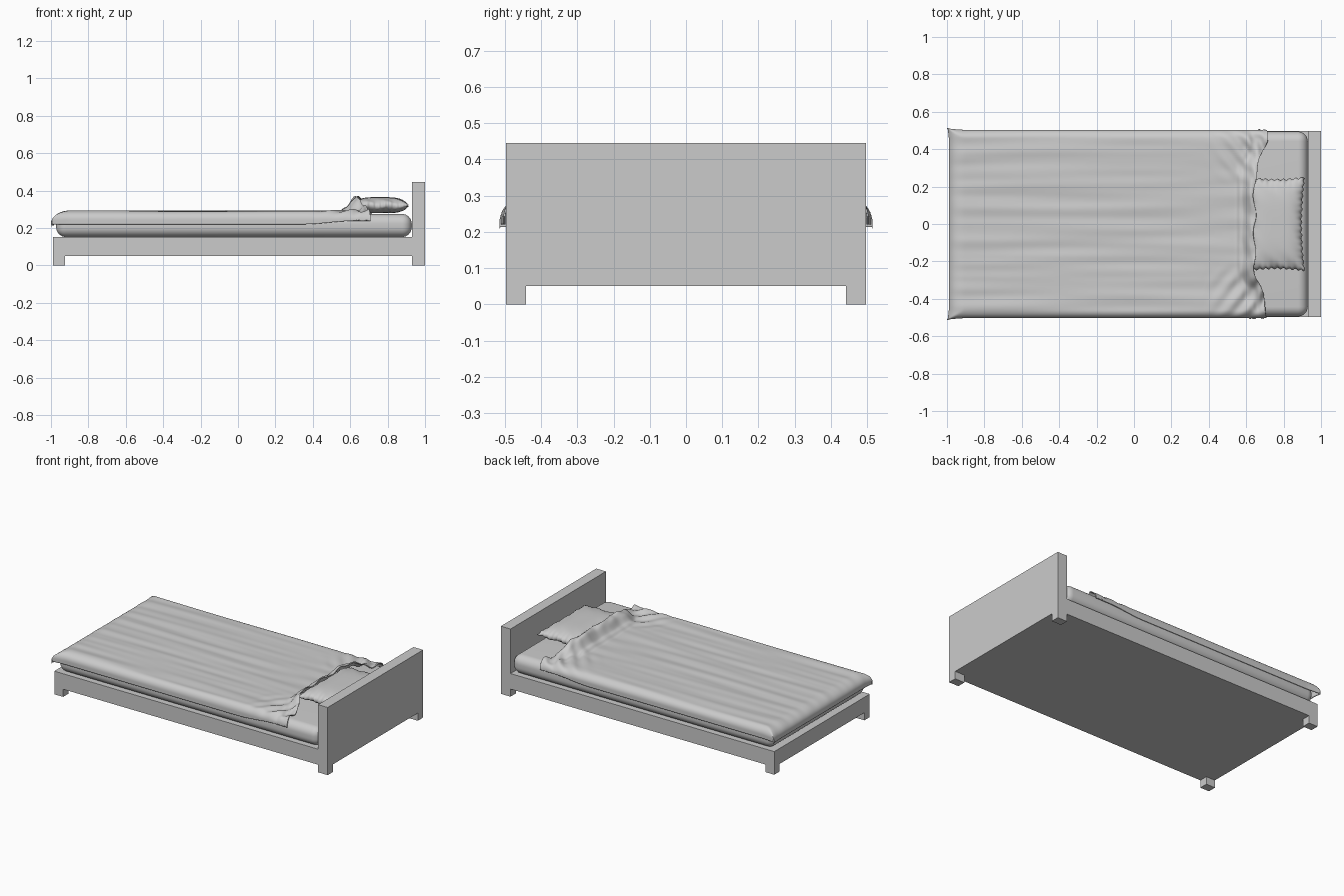
import bpy, bmesh, math
from mathutils import noise, Vector

if "Cube" in bpy.data.objects:
    bpy.data.objects.remove(bpy.data.objects["Cube"])


def box(name, lo, hi, bevel=0.0, segs=6):
    bm = bmesh.new()
    bmesh.ops.create_cube(bm, size=1)
    for v in bm.verts:
        v.co = Vector([(a + b) / 2 + c * (b - a) for a, b, c in zip(lo, hi, v.co)])
    me = bpy.data.meshes.new(name)
    bm.to_mesh(me)
    bm.free()
    ob = bpy.data.objects.new(name, me)
    bpy.context.collection.objects.link(ob)
    if bevel:
        m = ob.modifiers.new("round", 'BEVEL')
        m.width, m.segments = bevel, segs
        smooth(ob)
    return ob


def smooth(ob):
    for p in ob.data.polygons:
        p.use_smooth = True


def grid(name, nu, nv, fn):
    """Sheet of (nu+1)x(nv+1) points from fn(i/nu, j/nv)."""
    verts = [fn(i / nu, j / nv) for i in range(nu + 1) for j in range(nv + 1)]
    w = nv + 1
    faces = [(i * w + j, (i + 1) * w + j, (i + 1) * w + j + 1, i * w + j + 1)
             for i in range(nu) for j in range(nv)]
    me = bpy.data.meshes.new(name)
    me.from_pydata(verts, [], faces)
    ob = bpy.data.objects.new(name, me)
    bpy.context.collection.objects.link(ob)
    smooth(ob)
    return ob


def sstep(a, b, x):
    t = min(1, max(0, (x - a) / (b - a)))
    return t * t * (3 - 2 * t)


# Bed frame: slab, headboard and four square feet
W = 0.496
box("bed_base", (-0.99, -W, 0.05), (0.93, W, 0.152))
box("headboard", (0.93, -W, 0.05), (1.0, W, 0.445))
for side, y in (("left", -W), ("right", W - 0.055)):
    box("foot_leg_" + side, (-0.99, y, 0), (-0.925, y + 0.055, 0.05))
    box("head_leg_" + side, (0.93, y, 0), (1.0, y + 0.055, 0.05))

# Mattress with well rounded edges
box("mattress", (-0.972, -0.494, 0.152), (0.929, 0.494, 0.275), 0.052, 8)


# Blanket draped over the foot and both sides, pulled up onto the pillow
def drape(t, rx, rz, hang):
    """Offset out and down for t: 0..1 quarter arc, 1..1.5 straight hem."""
    if t <= 0:
        return 0.0, 0.0
    a = min(t, 1) * math.pi / 2
    return rx * math.sin(a), rz * (1 - math.cos(a)) + hang * max(0, t - 1) * 2


def blanket_point(u, v):
    # across the bed
    s = 2 * v - 1
    ty = max(0, (abs(s) - 0.75) / 0.25) * 1.5
    oy, dy = drape(ty, 0.045, 0.045, 0.025)
    y = math.copysign(min(abs(s) / 0.75, 1) * 0.458 + oy, s)
    # along the bed
    tx = max(0, (0.12 - u) / 0.12) * 1.5
    ox, dx = drape(tx, 0.085, 0.055, 0.022)
    ay = abs(y)
    head = 0.645 + 0.065 * sstep(0.22, 0.48, ay) + 0.008 * math.sin(y * 31)
    k = max(0, (u - 0.12) / 0.88)
    k = 1 - (1 - k) ** 1.6
    x = -0.905 + k * (head + 0.905) - ox
    # flared foot corners
    flare = min(tx, 1) * min(ty, 1)
    x -= 0.008 * flare
    y += math.copysign(0.010 * flare, y)
    drop = max(dx, dy)
    near = sstep(0.35, 0.62, x)
    drop -= 0.018 * near * sstep(1.0, 1.5, ty)
    z = 0.290 - drop
    flat = 1 - min(1, max(tx, ty))
    # lengthwise creases
    z += 0.006 * flat * noise.noise(Vector((x * 1.3, y * 17, 2.0)))
    # diagonal pull lines beside the pillow
    z += 0.007 * flat * near * math.sin((ay * 0.8 + x) * 60) * sstep(0.2, 0.33, ay)
    # lift over the pillow, with bunched folds
    lift = 1 - sstep(0.2, 0.36, ay)
    z += 0.076 * lift * sstep(0.555, head - 0.005, x)
    z += 0.012 * sstep(0.56, 0.63, x) * flat * noise.noise(Vector((x * 30, y * 14, 5.0)))
    z += 0.012 * lift * math.exp(-((x - 0.565) / 0.013) ** 2)
    # raised fold at the hem next to the pillow
    z += 0.03 * flat * sstep(head - 0.08, head - 0.02, x) * math.exp(-((ay - 0.32) / 0.06) ** 2)
    return x, y, z


blanket = grid("blanket", 150, 110, blanket_point)
m = blanket.modifiers.new("thickness", 'SOLIDIFY')
m.thickness, m.offset = 0.005, -1


# Pillow: two puffed sheets sharing a wavy, pinched seam
def pillow_sheet(sign):
    def fn(u, v):
        a, b = 2 * u - 1, 2 * v - 1
        puff = ((1 - a ** 4) * (1 - b ** 4)) ** 0.55
        seam = 0.004 * math.sin(b * 45) * abs(a) ** 8
        seam2 = 0.005 * math.sin(a * 30) * abs(b) ** 8
        x = 0.76 + a * (0.152 - 0.016 * (1 - b * b)) + seam
        y = b * (0.25 - 0.012 * (1 - a * a)) + seam2
        mid = 0.319 + 0.005 * math.sin(a * 9 + b * 14) * max(abs(a), abs(b)) ** 6
        h = 0.046 if sign > 0 else 0.040
        return x, y, mid + sign * h * puff
    return fn


sheets = [grid("pillow", 40, 60, pillow_sheet(s)) for s in (1, -1)]
bm = bmesh.new()
for ob in sheets:
    bm.from_mesh(ob.data)
bmesh.ops.remove_doubles(bm, verts=bm.verts, dist=0.0002)
bmesh.ops.recalc_face_normals(bm, faces=bm.faces)
bm.to_mesh(sheets[0].data)
bm.free()
smooth(sheets[0])
bpy.data.objects.remove(sheets[1])
